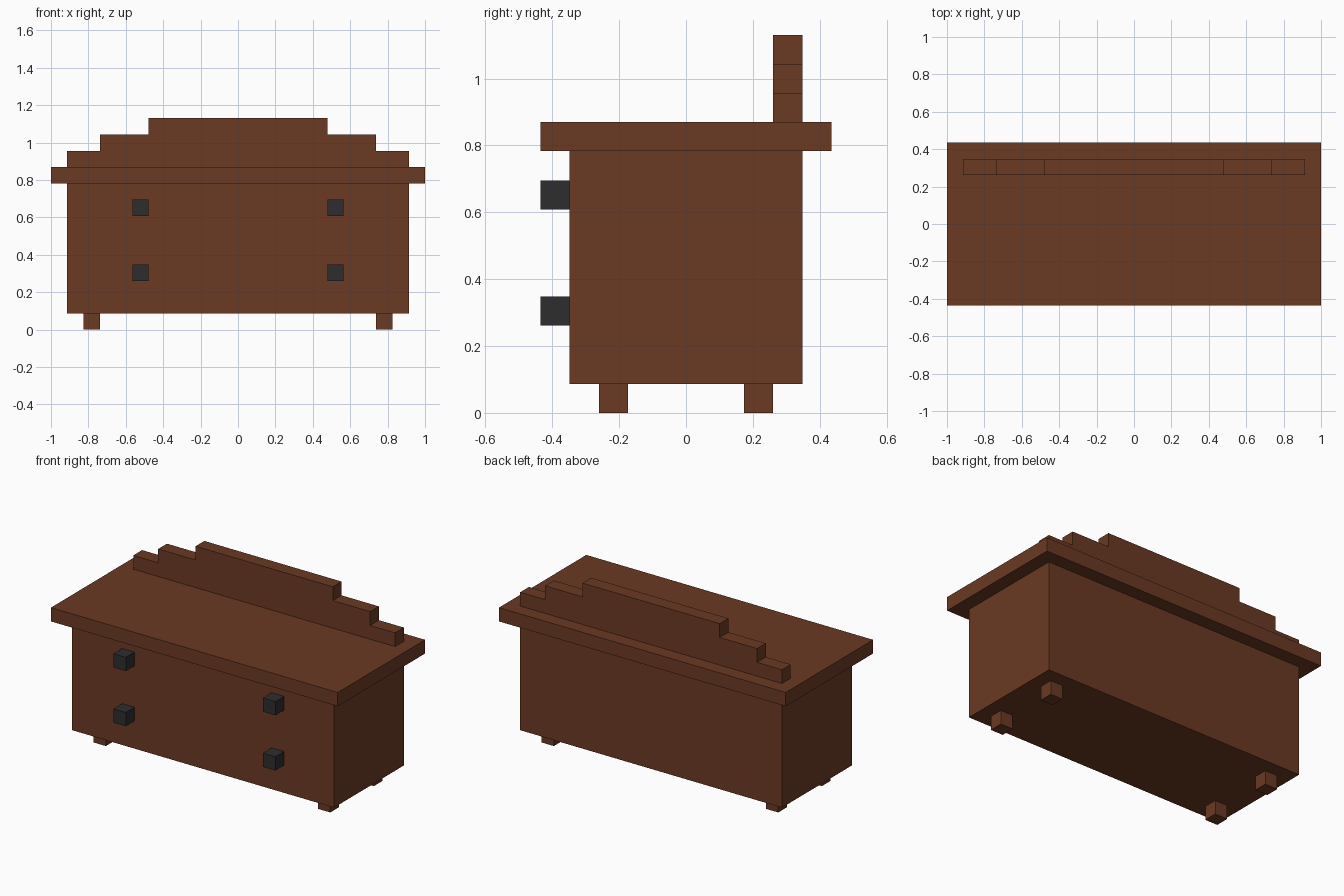
import bpy
import bmesh

U = 2 / 23  # building unit: the top is 23 units wide

if "Cube" in bpy.data.objects:
    bpy.data.objects.remove(bpy.data.objects["Cube"], do_unlink=True)


def make_material(name, rgb):
    mat = bpy.data.materials.new(name)
    mat.use_nodes = True
    mat.diffuse_color = (*rgb, 1)
    bsdf = next(n for n in mat.node_tree.nodes if n.type == "BSDF_PRINCIPLED")
    bsdf.inputs["Base Color"].default_value = (*rgb, 1)
    return mat


def extrude_profile(name, outline, y0, y1, mat):
    """Extrude an x-z outline, given in units, from y0 to y1."""
    bm = bmesh.new()
    face = bm.faces.new([bm.verts.new((x * U, y0 * U, z * U)) for x, z in outline])
    out = bmesh.ops.extrude_face_region(bm, geom=[face])
    moved = [g for g in out["geom"] if isinstance(g, bmesh.types.BMVert)]
    bmesh.ops.translate(bm, verts=moved, vec=(0, (y1 - y0) * U, 0))
    bmesh.ops.recalc_face_normals(bm, faces=bm.faces)
    mesh = bpy.data.meshes.new(name)
    bm.to_mesh(mesh)
    bm.free()
    mesh.materials.append(mat)
    obj = bpy.data.objects.new(name, mesh)
    bpy.context.collection.objects.link(obj)
    return obj


def box(name, x, y, z, mat):
    outline = [(x[0], z[0]), (x[1], z[0]), (x[1], z[1]), (x[0], z[1])]
    return extrude_profile(name, outline, *y, mat)


wood = make_material("brown wood", (0.147, 0.042, 0.017))
iron = make_material("dark iron", (0.027, 0.027, 0.027))

# Cabinet body and overhanging top
box("cabinet_body", (-10.5, 10.5), (-4, 4), (1, 9), wood)
box("top_board", (-11.5, 11.5), (-5, 5), (9, 10), wood)

# Stepped back board: half widths from the lowest step up
right_half = []
for step, half in enumerate((10.5, 8.5, 5.5)):
    right_half += [(half, 10 + step), (half, 11 + step)]
left_half = [(-x, z) for x, z in reversed(right_half)]
extrude_profile("stepped_back_board", right_half + left_half, 3, 4, wood)

# Feet and drawer knobs, on both sides
for side, s in (("right", -1), ("left", 1)):
    foot_x = sorted((s * 8.5, s * 9.5))
    box(f"front_{side}_foot", foot_x, (-3, -2), (0, 1), wood)
    box(f"back_{side}_foot", foot_x, (2, 3), (0, 1), wood)
    knob_x = sorted((s * 5.5, s * 6.5))
    for level, z in (("lower", 3), ("upper", 7)):
        box(f"{level}_{side}_knob", knob_x, (-5, -4), (z, z + 1), iron)
